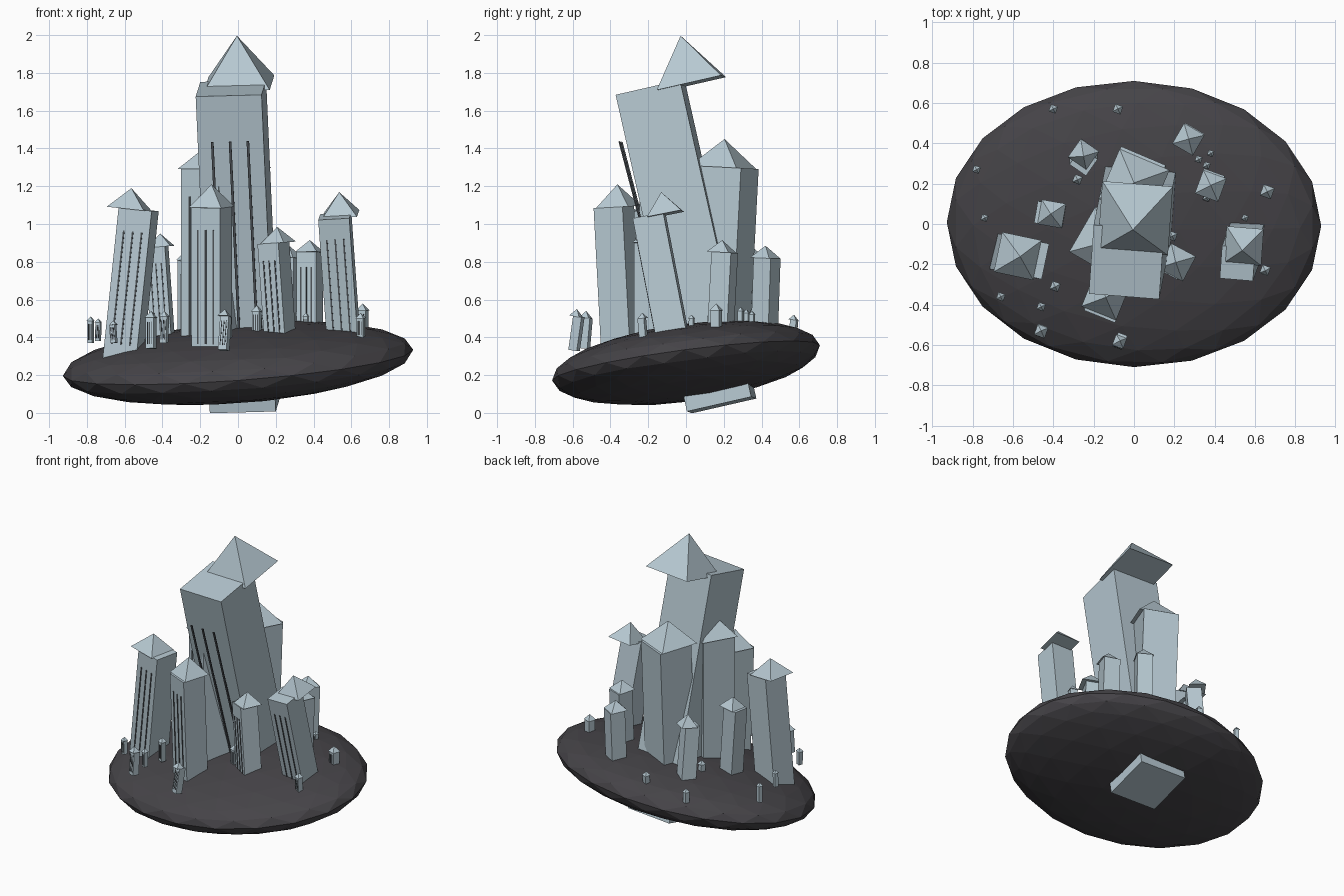
import bpy, bmesh, math
from mathutils import Matrix, Vector


def material(name, col):
    m = bpy.data.materials.new(name)
    m.diffuse_color = (*col, 1)
    return m


STONE = material("pale blue grey", (0.47, 0.58, 0.64))
ROCK = material("dark rock", (0.060, 0.057, 0.064))
SLIT = material("window slate", (0.075, 0.085, 0.095))


def rot(rx, ry, rz):
    r = math.radians
    return (Matrix.Rotation(r(rx), 4, 'X') @ Matrix.Rotation(r(ry), 4, 'Y')
            @ Matrix.Rotation(r(rz), 4, 'Z'))


def finish(name, bm, mat, matrix):
    me = bpy.data.meshes.new(name)
    bm.to_mesh(me)
    bm.free()
    me.materials.append(mat)
    ob = bpy.data.objects.new(name, me)
    ob.matrix_world = matrix
    bpy.context.collection.objects.link(ob)
    return ob


def add_box(bm, size, at=(0, 0, 0)):
    bmesh.ops.create_cube(bm, size=1, matrix=Matrix.Translation(at) @ Matrix.Diagonal((*size, 1)))


def tower(name, x, y, bottom, top, apex, w, rx=0, ry=0, rz=0, roof=1.12, out=0.0, extra=0):
    """Leaning square shaft, a pyramid roof and three window slits on the front."""
    R = rot(rx, ry, rz)
    mid, h = (bottom + top) / 2, top - bottom
    centre = Matrix.Translation((x, y, mid))
    # shaft
    bm = bmesh.new()
    add_box(bm, (w, w, h))
    finish(name + "_shaft", bm, STONE, centre @ R)
    # roof stays above the tower's foot line, but leans with it
    bm = bmesh.new()
    bmesh.ops.create_cone(bm, cap_ends=True, segments=4, radius1=w * roof / math.sqrt(2),
                          radius2=0, depth=apex - top,
                          matrix=Matrix.Rotation(math.pi / 4, 4, 'Z'))
    finish(name + "_roof", bm, STONE,
           Matrix.Translation((x, y, (apex + top) / 2)) @ R)
    # window slits
    bm = bmesh.new()
    sw = 0.03 * w + 0.003
    for i in (-1, 0, 1):
        add_box(bm, (sw, sw * 0.5, h * 0.72), (i * w * 0.27, 0, 0))
    finish(name + "_windows", bm, SLIT,
           centre @ R @ Matrix.Translation((0, -w / 2 - out, 0)) @ rot(extra, 0, 0))


# floating rock base
bm = bmesh.new()
bmesh.ops.create_icosphere(bm, subdivisions=3, radius=1)
finish("rock_base", bm, ROCK, Matrix.Translation((0, 0, 0.265)) @ rot(7.5, -4.3, 0)
       @ Matrix.Diagonal((0.93, 0.715, 0.195, 1)))

# central tower, piercing the rock
tower("main_tower", 0, 0, 0.02, 1.74, 2.0, 0.35, 12.7, -2.5, -4, roof=1.0, out=0.02, extra=2)

# large and middle towers: x, y, bottom, top, apex, width, tilts, spin
TOWERS = [
    (0.00, 0.20, 0.25, 1.30, 1.45, 0.24, -3, 0, -23),
    (-0.145, -0.09, 0.25, 1.29, 1.43, 0.23, 0, 0, -30),
    (-0.57, -0.16, 0.24, 1.08, 1.19, 0.18, 1, 6, -12),
    (0.54, -0.12, 0.26, 1.05, 1.17, 0.165, 11, -4, -4),
    (-0.14, -0.36, 0.25, 1.09, 1.21, 0.165, 3, 0, -22),
    (-0.41, 0.05, 0.25, 0.88, 0.95, 0.11, 0, -4, -10),
    (0.21, -0.19, 0.25, 0.90, 0.985, 0.125, 0, -4, -28),
    (0.38, 0.19, 0.28, 0.85, 0.915, 0.11, -3, 0, -20),
    (0.27, 0.42, 0.30, 0.82, 0.885, 0.105, -2, 1, -30),
    (-0.25, 0.34, 0.28, 0.81, 0.89, 0.10, 7, 0, -35),
]
for i, t in enumerate(TOWERS):
    tower(f"tower_{i + 1}", *t, out=0.002)

# tiny towers: x, y, bottom, apex, width, forward tilt, side tilt
TINY = [
    (-0.78, 0.27, 0.37, 0.51, 0.028, 0, 0), (-0.74, 0.03, 0.38, 0.50, 0.026, 0, 2),
    (-0.66, -0.36, 0.37, 0.49, 0.030, -4, -4), (-0.46, -0.53, 0.34, 0.54, 0.046, -5, 0),
    (-0.46, -0.41, 0.35, 0.48, 0.030, 0, 0), (-0.39, -0.31, 0.37, 0.54, 0.036, 3, 2),
    (-0.07, -0.58, 0.33, 0.55, 0.048, -8, 4), (0.65, -0.23, 0.40, 0.53, 0.036, 5, 0),
    (0.66, 0.16, 0.42, 0.58, 0.048, 0, 0), (0.55, 0.03, 0.40, 0.52, 0.024, 0, 0),
    (0.19, -0.06, 0.42, 0.55, 0.034, 0, 0), (0.10, -0.18, 0.42, 0.57, 0.040, 0, 0),
    (0.32, 0.32, 0.42, 0.55, 0.026, 0, 0), (0.38, 0.35, 0.42, 0.54, 0.024, 0, 0),
    (0.36, 0.29, 0.42, 0.56, 0.026, 0, 0), (-0.28, 0.22, 0.38, 0.52, 0.034, 3, 0),
    (-0.40, 0.57, 0.38, 0.48, 0.030, 0, 0), (-0.08, 0.57, 0.43, 0.52, 0.034, -6, 0),
    (0.13, -0.13, 0.42, 0.54, 0.030, 0, 3), (0.36, 0.13, 0.42, 0.53, 0.026, 0, 0),
]
for i, (x, y, b, a, w, rx, ry) in enumerate(TINY):
    tower(f"tiny_tower_{i + 1}", x, y, b, a - w * 0.8, a, w, rx, ry, -20, roof=1.2, out=0.001)
